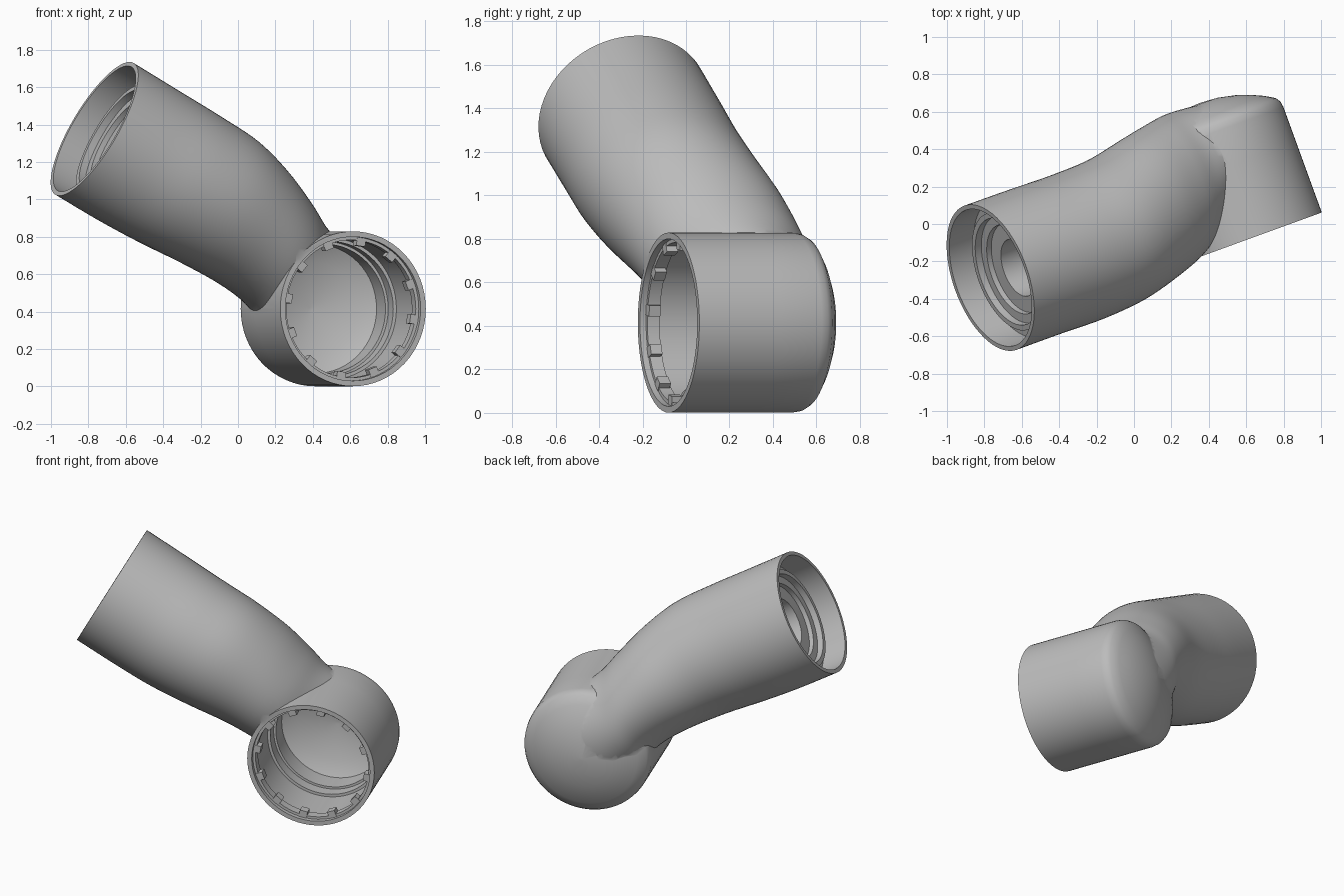
import bpy, bmesh, math
from mathutils import Matrix, Vector

cube = bpy.data.objects.get("Cube")
if cube:
    bpy.data.objects.remove(cube)

grey = bpy.data.materials.new("plain grey")
grey.use_nodes = True
grey.diffuse_color = (0.5, 0.5, 0.5, 1)
grey.node_tree.nodes["Principled BSDF"].inputs["Base Color"].default_value = (0.5, 0.5, 0.5, 1)

SEG = 64
# Whole link is turned about z; the joint axis is local y, the arm lies in local xz
PLACE = Matrix.Translation((0.615, -0.08, 0)) @ Matrix.Rotation(math.radians(20), 4, 'Z')
JOINT = (Vector((0, 0, 0.415)), Vector((0, 1, 0)))
ARM = (Vector((-1.37, 0.278, 1.378)), Vector((0.872, 0, -0.489)))


def make_object(name, rings):
    """Skin a list of closed rings and cap both ends."""
    bm = bmesh.new()
    loops = [[bm.verts.new(p) for p in ring] for ring in rings]
    for a, b in zip(loops, loops[1:]):
        for i in range(len(a)):
            j = (i + 1) % len(a)
            bm.faces.new((a[i], a[j], b[j], b[i]))
    bm.faces.new(loops[0])
    bm.faces.new(loops[-1])
    bmesh.ops.recalc_face_normals(bm, faces=bm.faces)
    return finish(name, bm)


def finish(name, bm):
    mesh = bpy.data.meshes.new(name)
    bm.to_mesh(mesh)
    bm.free()
    mesh.materials.append(grey)
    ob = bpy.data.objects.new(name, mesh)
    ob.matrix_world = PLACE
    bpy.context.collection.objects.link(ob)
    return ob


def turned(name, frame, profile):
    """Turn (radius, depth) points about the axis of a frame."""
    origin, axis = frame
    side = axis.orthogonal().normalized()
    other = axis.cross(side)
    angles = [math.tau * i / SEG for i in range(SEG)]
    return make_object(name, [[origin + axis * d + (side * math.cos(a) + other * math.sin(a)) * r
                               for a in angles] for r, d in profile])


def combine(target, tool, operation):
    mod = target.modifiers.new("cut", 'BOOLEAN')
    mod.operation, mod.object, mod.solver = operation, tool, 'EXACT'
    bpy.context.view_layer.update()
    bpy.context.view_layer.objects.active = target
    bpy.ops.object.modifier_apply(modifier=mod.name)
    bpy.data.objects.remove(tool)


def spline(points, steps):
    """Smooth curve through points of any dimension."""
    pts = [points[0]] + points + [points[-1]]
    out = []
    for a, b, c, d in zip(pts, pts[1:], pts[2:], pts[3:]):
        for k in range(steps):
            t = k / steps
            out.append([0.5 * (2 * q + (r - p) * t + (2 * p - 5 * q + 4 * r - s) * t * t
                               + (3 * q - p - 3 * r + s) * t ** 3)
                        for p, q, r, s in zip(a, b, c, d)])
    return out + [points[-1]]


# Joint housing: cylinder with a flattened dome at the back
housing = turned("link_body", JOINT, [
    (0.414, 0), (0.414, 0.4), (0.414, 0.6), (0.409, 0.632), (0.393, 0.658), (0.34, 0.69),
    (0.27, 0.722), (0.2, 0.746), (0.1, 0.767), (0.01, 0.773)])

# Arm sections: top x, top z, bottom x, bottom z, front y, back y
sections = [
    (-1.17, 1.735, -1.57, 1.02, -0.132, 0.688),
    (-0.91, 1.585, -1.32, 0.88, -0.132, 0.686),
    (-0.66, 1.44, -1.09, 0.763, -0.135, 0.682),
    (-0.45, 1.31, -0.85, 0.655, -0.115, 0.692),
    (-0.27, 1.15, -0.61, 0.54, -0.06, 0.735),
    (-0.13, 0.99, -0.44, 0.43, 0.0, 0.765),
    (-0.03, 0.87, -0.34, 0.32, 0.08, 0.778),
    (0.10, 0.77, -0.18, 0.20, 0.25, 0.768),
    (0.26, 0.66, 0.03, 0.16, 0.42, 0.735)]
rings = []
for tx, tz, bx, bz, front, back in spline(sections, 5):
    top, low = Vector((tx, 0, tz)), Vector((bx, 0, bz))
    mid = (top + low) / 2 + Vector((0, (front + back) / 2, 0))
    up, across = (top - low) / 2, Vector((0, (back - front) / 2, 0))
    rings.append([mid + up * math.cos(math.tau * i / SEG) + across * math.sin(math.tau * i / SEG)
                  for i in range(SEG)])
combine(housing, make_object("arm_tube", rings), 'UNION')

# Stepped socket in the joint
combine(housing, turned("joint_socket", JOINT, [
    (0.385, -0.05), (0.385, 0.03), (0.368, 0.03), (0.368, 0.09), (0.378, 0.09), (0.378, 0.36),
    (0.36, 0.36), (0.36, 0.44), (0.345, 0.44), (0.345, 0.58), (0.25, 0.63), (0.01, 0.66)]), 'DIFFERENCE')

# Socket in the arm end, with a raised collar on its floor and a deep bore
combine(housing, turned("arm_socket", ARM, [
    (0.385, -0.05), (0.385, 0.16), (0.33, 0.16), (0.33, 0.11), (0.30, 0.11), (0.30, 0.15),
    (0.25, 0.15), (0.25, 0.18), (0.16, 0.18), (0.16, 0.5)]), 'DIFFERENCE')

# Small lugs inside the joint mouth
bm = bmesh.new()
for i in range(12):
    turn = Matrix.Translation(JOINT[0]) @ Matrix.Rotation(math.tau * (i + 0.3) / 12, 4, 'Y')
    bmesh.ops.create_cube(bm, size=1, matrix=turn @ Matrix.Translation((0.362, 0.055, 0))
                          @ Matrix.Diagonal((0.045, 0.055, 0.05, 1)))
finish("joint_lugs", bm)

# Smooth shading with crisp rims
bpy.ops.object.select_all(action='DESELECT')
housing.select_set(True)
bpy.context.view_layer.objects.active = housing
bpy.ops.object.shade_smooth_by_angle(angle=math.radians(35))
